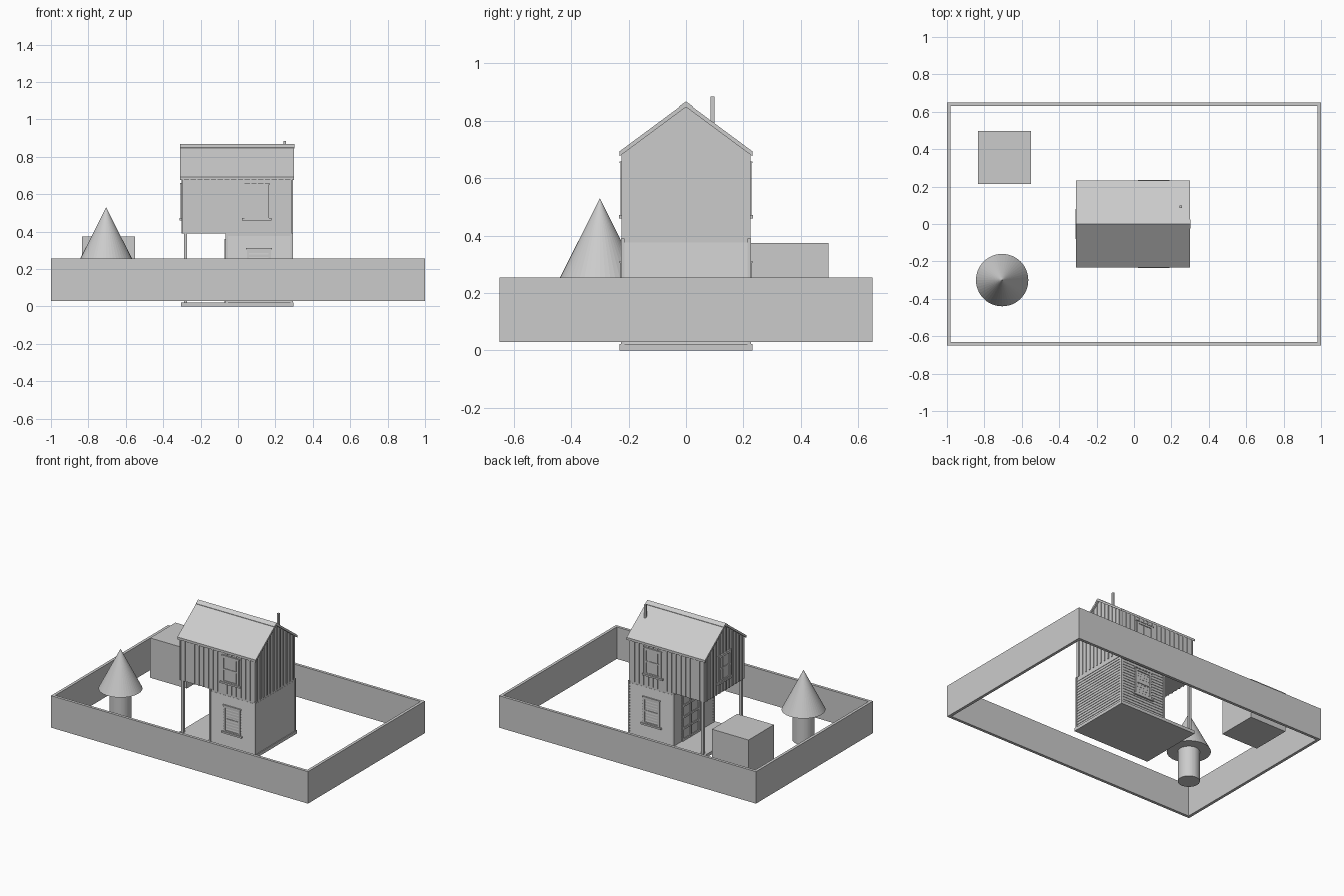
import bpy, bmesh, math
from mathutils import Matrix, Vector

if "Cube" in bpy.data.objects:
    bpy.data.objects.remove(bpy.data.objects["Cube"])

grey = bpy.data.materials.new("plain_grey")
grey.diffuse_color = (0.6, 0.6, 0.6, 1)
grey.use_nodes = True
grey.node_tree.nodes["Principled BSDF"].inputs["Base Color"].default_value = grey.diffuse_color


def finish(name, bm):
    bmesh.ops.recalc_face_normals(bm, faces=bm.faces)
    me = bpy.data.meshes.new(name)
    bm.to_mesh(me)
    bm.free()
    me.materials.append(grey)
    ob = bpy.data.objects.new(name, me)
    bpy.context.collection.objects.link(ob)
    return ob


def add_box(bm, x0, x1, y0, y1, z0, z1, m=Matrix()):
    c = Vector(((x0 + x1) / 2, (y0 + y1) / 2, (z0 + z1) / 2))
    s = Matrix.Diagonal((x1 - x0, y1 - y0, z1 - z0, 1))
    bmesh.ops.create_cube(bm, size=1, matrix=m @ Matrix.Translation(c) @ s)


def boxes(name, items, m=Matrix()):
    bm = bmesh.new()
    for b in items:
        add_box(bm, *b, m)
    return finish(name, bm)


def add_prism(bm, profile, x0, x1, m=Matrix()):
    """Extrude a (y, z) profile along x."""
    a = [bm.verts.new(m @ Vector((x0, y, z))) for y, z in profile]
    b = [bm.verts.new(m @ Vector((x1, y, z))) for y, z in profile]
    n = len(a)
    bm.faces.new(a)
    bm.faces.new(b[::-1])
    for i in range(n):
        bm.faces.new((a[i], b[i], b[(i + 1) % n], a[(i + 1) % n]))


def wall_frame(x, y, angle):
    """Local x runs along the wall, local -y points outwards."""
    return Matrix.Translation((x, y, 0)) @ Matrix.Rotation(math.radians(angle), 4, 'Z')


# House measures
L, R, MID, W = -0.298, 0.288, -0.06, 0.22
FLOOR, SPLIT, EAVE, SLOPE = 0.022, 0.39, 0.685, 0.74
PEAK = EAVE + W * SLOPE

# Yard wall, open above and below
T = 0.02
boxes("yard_wall", [
    (-1, 1, -0.65, -0.65 + T, 0.03, 0.255),
    (-1, 1, 0.65 - T, 0.65, 0.03, 0.255),
    (-1, -1 + T, -0.65 + T, 0.65 - T, 0.03, 0.255),
    (1 - T, 1, -0.65 + T, 0.65 - T, 0.03, 0.255)])

# Shed block and cone tree
boxes("shed_block", [(-0.835, -0.55, 0.215, 0.497, 0.095, 0.375)])
for name, r1, r2, z0, z1 in (("tree_trunk", 0.07, 0.07, 0.035, 0.252),
                             ("tree_crown", 0.14, 0, 0.252, 0.53)):
    bm = bmesh.new()
    bmesh.ops.create_cone(bm, cap_ends=True, segments=48, radius1=r1, radius2=r2, depth=z1 - z0,
                          matrix=Matrix.Translation((-0.705, -0.3, (z0 + z1) / 2)))
    bmesh.ops.remove_doubles(bm, verts=bm.verts, dist=1e-5)
    finish(name, bm)

# Base slab and porch posts
boxes("base_slab", [(-0.305, 0.298, -0.232, 0.232, 0, FLOOR)])
boxes("porch_posts", [(-0.29, -0.272, s * 0.21 - 0.009, s * 0.21 + 0.009, FLOOR, SPLIT) for s in (-1, 1)])

# Wall cores
boxes("lower_walls", [(MID, R, -W, W, FLOOR, SPLIT)])
bm = bmesh.new()
add_prism(bm, [(-W, SPLIT), (W, SPLIT), (W, EAVE), (0, PEAK), (-W, EAVE)], L, R)
finish("upper_walls", bm)

# Lapped boards round the lower floor, thicker at their lower edge
cx = (MID + R) / 2
half = (R - MID) / 2
bm = bmesh.new()
N = 18
h = (SPLIT - 0.014 - FLOOR) / N
for m, hw in ((wall_frame(cx, -W, 0), half), (wall_frame(cx, W, 180), half),
              (wall_frame(R, 0, 90), W), (wall_frame(MID, 0, -90), W)):
    for i in range(N):
        z = FLOOR + i * h
        add_prism(bm, [(0, z), (-0.004, z), (-0.001, z + h), (0, z + h)], -hw, hw, m)
finish("lap_siding", bm)
boxes("corner_boards", [(x - 0.006, x + 0.006, y - 0.006, y + 0.006, FLOOR, SPLIT)
                        for x in (MID, R) for y in (-W, W)])

# Upright battens on the upper floor
STEP = 0.0363
bm = bmesh.new()
for k in range(-6, 6):
    y = (k + 0.5) * STEP
    top = PEAK - abs(y) * SLOPE - 0.003
    add_box(bm, R, R + 0.005, y - 0.004, y + 0.004, SPLIT, top)
    add_box(bm, L - 0.005, L, y - 0.004, y + 0.004, SPLIT, top)
for k in range(17):
    x = L + 0.004 + k * (R - L - 0.008) / 16
    for s in (-1, 1):
        add_box(bm, x - 0.004, x + 0.004, *sorted((s * W, s * (W + 0.005))), SPLIT, EAVE)
finish("wall_battens", bm)


def window(name, m, z0, w=0.13, hgt=0.185):
    a, z1, t = w / 2, z0 + hgt, 0.013
    zm = (z0 + z1) / 2
    boxes(name, [
        (-a, a, -0.003, 0.004, z0, z1),                     # pane
        (-a, -a + t, -0.009, 0, z0, z1), (a - t, a, -0.009, 0, z0, z1),
        (-a, a, -0.009, 0, z1 - t, z1), (-a, a, -0.009, 0, z0, z0 + t),
        (-a + t, a - t, -0.007, 0, zm - 0.005, zm + 0.005),  # meeting rail
        (-a - 0.014, a + 0.014, -0.014, 0, z0 - 0.008, z0 + 0.004),  # sill
        (-a - 0.005, a + 0.005, -0.011, 0, z1, z1 + 0.006)], m)


window("front_upper_window", wall_frame(0.10, -W, 0), 0.468)
window("front_lower_window", wall_frame(0.112, -W, 0), 0.12)
window("back_upper_window", wall_frame(0.10, W, 180), 0.468)
window("back_lower_window", wall_frame(0.112, W, 180), 0.12)
window("side_upper_window", wall_frame(L, 0, -90), 0.468)

# Porch door pair: frame, centre post and rails
rails = [(-0.095, 0.095, -0.010, 0, z, z + 0.014) for z in (FLOOR, 0.10, 0.18, 0.26, 0.345)]
posts = [(x - 0.008, x + 0.008, -0.011, 0, FLOOR, 0.359) for x in (-0.09, 0, 0.09)]
boxes("porch_door", [(-0.095, 0.095, -0.005, 0, FLOOR, 0.355)] + rails + posts,
      wall_frame(MID, 0.04, -90))

# Roof sheets and ridge cap
TH = 0.017


def roof_profile(reach, lift, thick):
    z = PEAK + lift
    d = reach * SLOPE
    return [(-reach, z - d), (0, z), (reach, z - d),
            (reach, z - d + thick), (0, z + thick), (-reach, z - d + thick)]


bm = bmesh.new()
add_prism(bm, roof_profile(0.232, 0, TH), -0.31, 0.30)
finish("roof", bm)
bm = bmesh.new()
add_prism(bm, roof_profile(0.025, TH - 0.001, 0.004), -0.311, 0.301)
finish("ridge_cap", bm)

# Flue pipe
boxes("flue_pipe", [(0.243, 0.257, 0.085, 0.099, 0.76, 0.885)])
